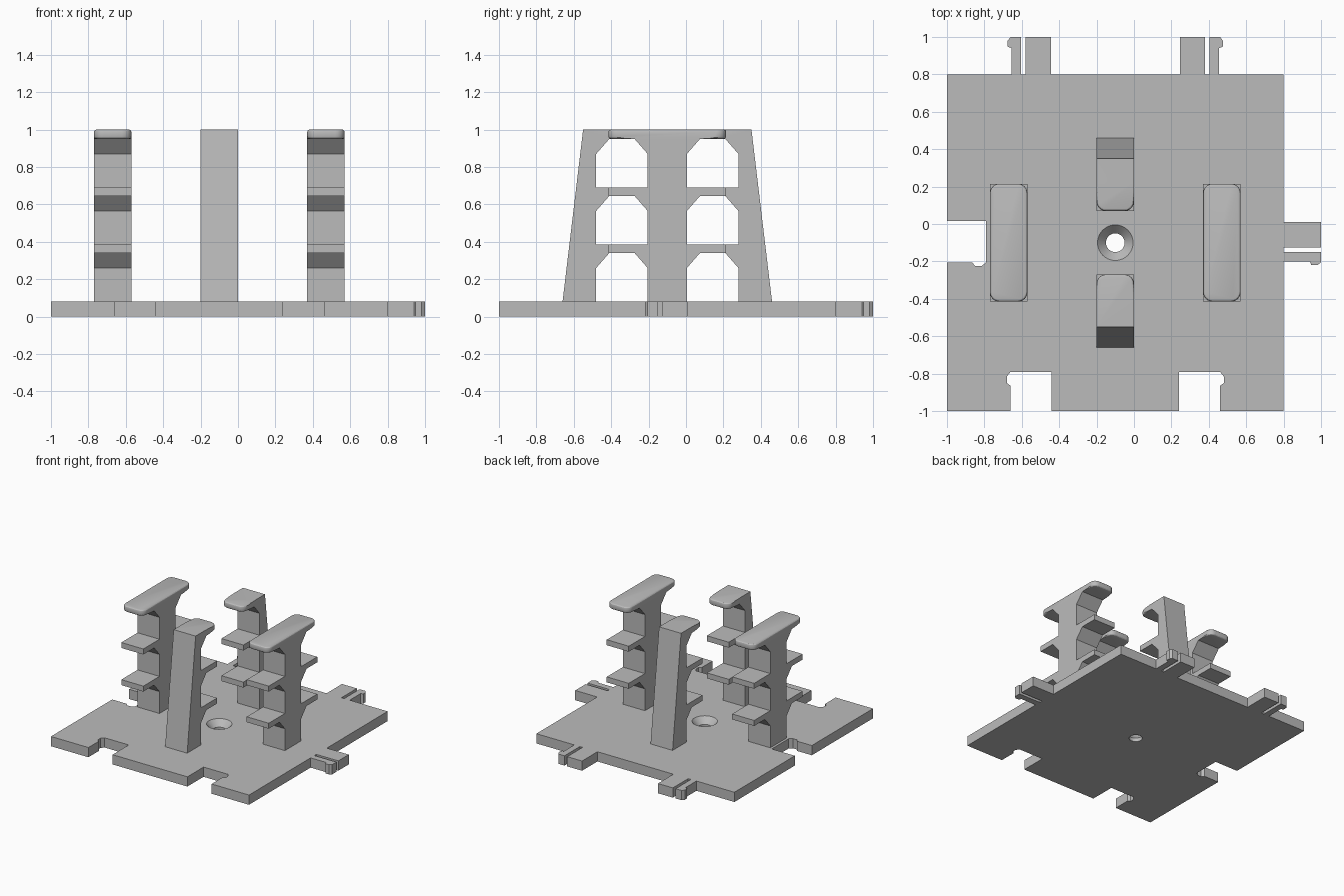
import bpy
import bmesh
from mathutils import Vector

cube = bpy.data.objects.get("Cube")
if cube:
    bpy.data.objects.remove(cube)

MID = -0.1           # shared centre of the towers in x and y
BASE_TOP = 0.08
HALF_WIDTH = 0.1

grey = bpy.data.materials.new("plain grey")
grey.use_nodes = True
grey.diffuse_color = (0.5, 0.5, 0.5, 1)
grey.node_tree.nodes["Principled BSDF"].inputs["Base Color"].default_value = (0.5, 0.5, 0.5, 1)


def make_object(name, bm):
    bmesh.ops.recalc_face_normals(bm, faces=bm.faces[:])
    mesh = bpy.data.meshes.new(name)
    bm.to_mesh(mesh)
    bm.free()
    obj = bpy.data.objects.new(name, mesh)
    bpy.context.collection.objects.link(obj)
    mesh.materials.append(grey)
    return obj


def prism(points, offset):
    """Extrude a closed outline of 3D points by an offset."""
    bm = bmesh.new()
    face = bm.faces.new([bm.verts.new(p) for p in points])
    result = bmesh.ops.extrude_face_region(bm, geom=[face], use_keep_orig=True)
    moved = [g for g in result["geom"] if isinstance(g, bmesh.types.BMVert)]
    bmesh.ops.translate(bm, verts=moved, vec=Vector(offset))
    return bm


def activate(obj):
    bpy.ops.object.select_all(action="DESELECT")
    obj.select_set(True)
    bpy.context.view_layer.objects.active = obj


# Base plate: square with snap-fit sockets and matching clips
SOCKET = [(0, 0), (0, 0.135), (-0.02, 0.15), (-0.02, 0.185),
          (0, 0.21), (0.22, 0.21), (0.22, 0)]
CLIP = [(0, 0), (0, 0.14), (-0.02, 0.148), (-0.02, 0.18), (-0.005, 0.2), (0.05, 0.2),
        (0.05, 0), (0.075, 0), (0.075, 0.2), (0.21, 0.2), (0.21, 0)]

outline = [(-1, -1)]
outline += [(-0.66 + u, -1 + v) for u, v in SOCKET]
outline += [(0.46 - u, -1 + v) for u, v in reversed(SOCKET)]
outline += [(0.8, -1)]
outline += [(0.8 + v, -0.2 + u) for u, v in CLIP]
outline += [(0.8, 0.8)]
outline += [(0.455 - u, 0.8 + v) for u, v in CLIP]
outline += [(-0.655 + u, 0.8 + v) for u, v in reversed(CLIP)]
outline += [(-1, 0.8)]
outline += [(-1 + v, -0.205 + u) for u, v in reversed(SOCKET)]
base = make_object("base_plate", prism([(x, y, 0) for x, y in outline], (0, 0, BASE_TOP)))

# Countersunk screw hole
for low, high, r_low, r_high in [(-0.1, 0.2, 0.05, 0.05), (0.02, 0.09, 0.041, 0.104)]:
    bm = bmesh.new()
    bmesh.ops.create_cone(bm, cap_ends=True, segments=40, radius1=r_low,
                          radius2=r_high, depth=high - low)
    bmesh.ops.translate(bm, verts=bm.verts[:], vec=(MID, MID, (low + high) / 2))
    cutter = make_object("hole_cutter", bm)
    cutter.hide_render = True
    cut = base.modifiers.new("hole", "BOOLEAN")
    cut.object = cutter
    cut.solver = "EXACT"
    activate(base)
    bpy.ops.object.modifier_apply(modifier=cut.name)
    bpy.data.objects.remove(cutter)
activate(base)
bpy.ops.object.shade_smooth_by_angle(angle=0.5)

# Stepped face shared by all towers: (reach from the column, height)
REACH = 0.21
steps = [(0, BASE_TOP)]
for low, high in [(0.34, 0.385), (0.645, 0.69), (0.95, 1.0)]:
    steps += [(0, low - 0.08), (0.07, low), (REACH, low), (REACH, high), (0, high)]
steps.pop()


def tower(name, x, profile, tips):
    """Extrude a (y, z) profile across x and round the top lip at each tip."""
    bm = prism([(x - HALF_WIDTH, MID + y, z) for y, z in profile], (2 * HALF_WIDTH, 0, 0))

    def in_lip(vert, depth):
        return vert.co.z > 0.94 and any(abs(vert.co.y - MID - t) < depth for t in tips)

    corners = [e for e in bm.edges if all(in_lip(v, 0.001) for v in e.verts)
               and abs(e.verts[0].co.z - e.verts[1].co.z) > 0.01]
    bmesh.ops.bevel(bm, geom=corners, offset=0.05, segments=6, profile=0.5, affect="EDGES")
    rims = [e for e in bm.edges if all(in_lip(v, 0.052) for v in e.verts)
            and abs(e.verts[0].co.z - e.verts[1].co.z) < 0.001
            and len(e.link_faces) == 2 and e.calc_face_angle(0) > 1]
    bmesh.ops.bevel(bm, geom=rims, offset=0.014, segments=3, profile=0.5, affect="EDGES")
    obj = make_object(name, bm)
    activate(obj)
    bpy.ops.object.shade_smooth_by_angle(angle=0.5)


# Side towers: shelves on both faces
COLUMN = 0.105
half = [(COLUMN + r, z) for r, z in steps]
double = half + [(-y, z) for y, z in reversed(half)]
tip = COLUMN + REACH
for name, side in [("right_tower", -1), ("left_tower", 1)]:
    tower(name, MID + side * 0.57, double, (tip, -tip))

# Front and back towers: shelves face the centre, outer face leans inward
INNER = 0.38
single = [(INNER - r, z) for r, z in steps] + [(0.45, 1.0), (0.56, BASE_TOP)]
for name, side in [("front_tower", -1), ("back_tower", 1)]:
    tower(name, MID, [(side * y, z) for y, z in single], (side * (INNER - REACH),))
